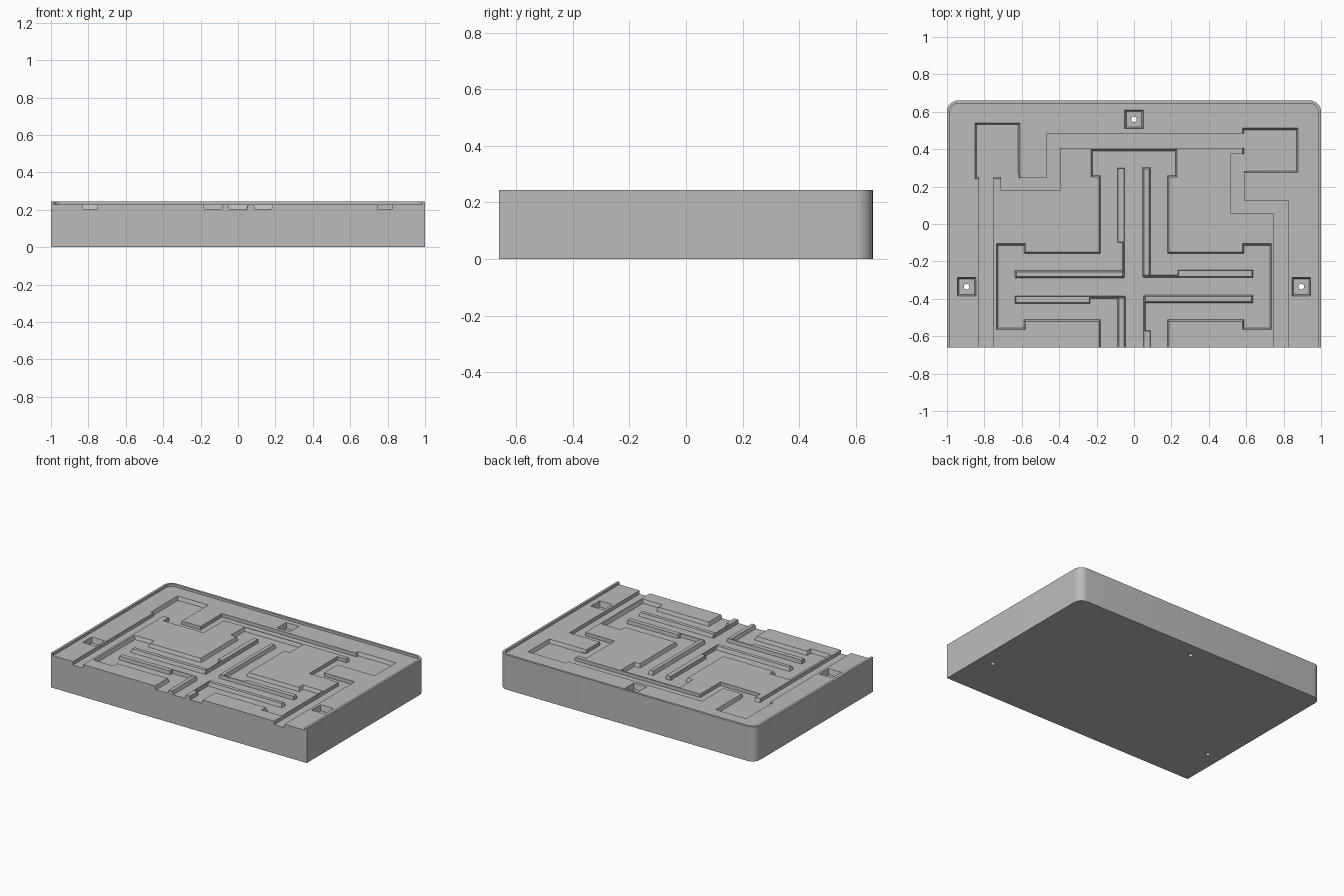
import bpy
import bmesh
import math
from mathutils import Vector

old = bpy.data.objects.get("Cube")
if old:
    bpy.data.objects.remove(old, do_unlink=True)

TOP, PLATE, FLOOR, POCKET = 0.245, 0.228, 0.203, 0.19
FRONT, BACK, CUT = -0.66, 0.66, -0.72
DRAFT = 0.009

grey = bpy.data.materials.new("plain grey")
grey.use_nodes = True
grey.diffuse_color = (0.5, 0.5, 0.5, 1)
grey.node_tree.nodes["Principled BSDF"].inputs["Base Color"].default_value = (0.5, 0.5, 0.5, 1)


def inset(points, amount):
    """Move a counter-clockwise outline inwards."""
    result = []
    for i, p in enumerate(points):
        a = (p - points[i - 1]).normalized()
        b = (points[(i + 1) % len(points)] - p).normalized()
        na, nb = Vector((-a.y, a.x)), Vector((-b.y, b.x))
        result.append(p + (na + nb) * amount / (1 + na.dot(nb)))
    return result


def prism(name, outline, levels, front_limit=None):
    """Stack one outline at several (height, inset) levels."""
    points = [Vector(p) for p in outline]
    area = sum(points[i - 1].cross(p) for i, p in enumerate(points))
    if area < 0:
        points.reverse()
    bm = bmesh.new()
    rings = []
    for z, amount in levels:
        ring = inset(points, amount)
        if front_limit is not None:
            ring = [Vector((p.x, max(p.y, front_limit))) for p in ring]
        rings.append([bm.verts.new((p.x, p.y, z)) for p in ring])
    n = len(points)
    for low, high in zip(rings, rings[1:]):
        for i in range(n):
            j = (i + 1) % n
            bm.faces.new((low[i], low[j], high[j], high[i]))
    bm.faces.new(rings[0][::-1])
    bm.faces.new(rings[-1])
    mesh = bpy.data.meshes.new(name)
    bm.to_mesh(mesh)
    bm.free()
    mesh.materials.append(grey)
    obj = bpy.data.objects.new(name, mesh)
    bpy.context.collection.objects.link(obj)
    return obj


def rect(x0, x1, y0, y1):
    return [(x0, y0), (x1, y0), (x1, y1), (x0, y1)]


def tray_outline(margin, front, radius=0.06, steps=8):
    """Square front corners, rounded back corners."""
    x, y, r = 1 - margin, BACK - margin, radius - margin
    pts = [(-x, front), (x, front)]
    for cx, start in ((x - r, 0), (r - x, math.pi / 2)):
        for i in range(steps + 1):
            t = start + math.pi / 2 * i / steps
            pts.append((cx + r * math.cos(t), y - r + r * math.sin(t)))
    return pts


# Solid block, cut down inside a thin rim
body = prism("mould_block", tray_outline(0, FRONT), [(0, 0), (TOP, 0)])
cutters = [prism("rim_cutter", tray_outline(0.016, CUT), [(PLATE, 0), (TOP + 0.1, 0)])]

straight = [(FLOOR, 0), (TOP + 0.05, 0)]
drafted = [(FLOOR, DRAFT), (PLATE, 0), (TOP + 0.05, 0)]

# Large cross-shaped recess, mirrored left to right
half = [(0.187, CUT), (0.187, -0.52), (0.58, -0.52), (0.58, -0.565), (0.735, -0.565),
        (0.735, -0.105), (0.58, -0.105), (0.58, -0.15), (0.187, -0.15),
        (0.187, 0.25), (0.23, 0.25), (0.23, 0.398)]
cross = half + [(-x, y) for x, y in reversed(half)]
cutters.append(prism("cross_cutter", cross, drafted))

# Corner basins
cutters.append(prism("right_basin_cutter", rect(-0.85, -0.61, 0.24, 0.54), drafted))
cutters.append(prism("left_basin_cutter", rect(0.58, 0.877, 0.275, 0.512), drafted))

# Channels joining the basins and running out of the front
cutters.append(prism("right_channel_cutter", rect(-0.83, -0.75, CUT, 0.27), straight))
cutters.append(prism("back_channel_cutter", [
    (-0.71, 0.18), (-0.395, 0.18), (-0.395, 0.405), (0.61, 0.405), (0.61, 0.485),
    (-0.465, 0.485), (-0.465, 0.245), (-0.615, 0.245), (-0.615, 0.27), (-0.71, 0.27)], straight))
cutters.append(prism("left_channel_cutter", [
    (0.515, 0.375), (0.515, 0.06), (0.745, 0.06), (0.745, CUT), (0.825, CUT),
    (0.825, 0.125), (0.587, 0.125), (0.587, 0.28), (0.61, 0.28), (0.61, 0.375)], straight))

# Square screw pockets with through holes
for x, y in ((0, 0.56), (-0.895, -0.335), (0.895, -0.335)):
    cutters.append(prism("pocket_cutter", rect(x - 0.05, x + 0.05, y - 0.05, y + 0.05),
                         [(POCKET, DRAFT), (PLATE, 0), (TOP + 0.05, 0)]))
    ring = [(x + 0.015 * math.cos(i * math.pi / 8), y + 0.015 * math.sin(i * math.pi / 8))
            for i in range(16)]
    cutters.append(prism("screw_hole_cutter", ring, [(-0.1, 0), (TOP + 0.07, 0)]))

for cutter in cutters:
    mod = body.modifiers.new(cutter.name, "BOOLEAN")
    mod.operation = "DIFFERENCE"
    mod.solver = "EXACT"
    mod.object = cutter

# Bake the cuts and drop the cutters
graph = bpy.context.evaluated_depsgraph_get()
baked = bpy.data.meshes.new_from_object(body.evaluated_get(graph))
body.modifiers.clear()
body.data = baked
for cutter in cutters:
    bpy.data.objects.remove(cutter, do_unlink=True)

# Divider ridges: one plain and one thinned ridge per quarter turn
plain = rect(0.045, 0.087, 0.053, 0.637)
thinned = [(0.05, 0.05), (0.635, 0.05), (0.635, 0.089), (0.235, 0.089),
           (0.235, 0.062), (0.05, 0.062)]
for turn in range(4):
    for name, shape, slope in (("plain_ridge", plain, 0.008), ("thinned_ridge", thinned, 0.003)):
        pts = []
        for x, y in shape:
            for _ in range(turn):
                x, y = -y, x
            pts.append((x, y - 0.335))
        prism(f"{name}_{turn + 1}", pts, [(FLOOR, 0), (PLATE, slope)], FRONT)

# Smooth the rounded corners, keep edges crisp
bpy.ops.object.select_all(action="DESELECT")
body.select_set(True)
bpy.context.view_layer.objects.active = body
bpy.ops.object.shade_smooth_by_angle(angle=math.radians(25))
